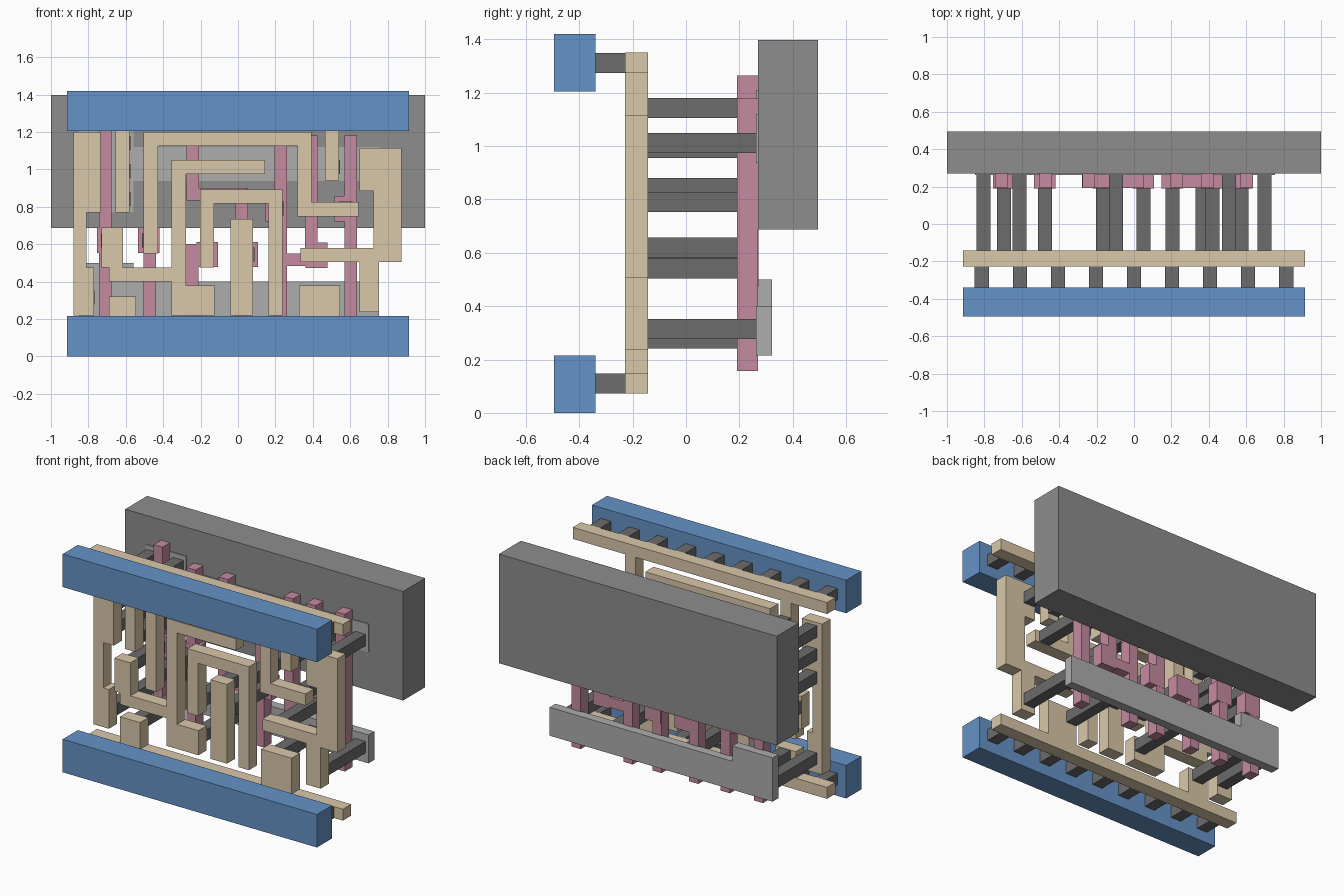
import bpy, bmesh
from mathutils import Vector

if "Cube" in bpy.data.objects:
    bpy.data.objects.remove(bpy.data.objects["Cube"])


def material(name, color):
    m = bpy.data.materials.new(name)
    m.diffuse_color = (*color, 1)
    m.use_nodes = True
    m.node_tree.nodes["Principled BSDF"].inputs["Base Color"].default_value = m.diffuse_color
    return m


BLUE = material("metal_blue", (0.13, 0.29, 0.57))
TAN = material("interconnect_tan", (0.70, 0.58, 0.40))
PINK = material("gate_pink", (0.55, 0.26, 0.35))
DARK = material("contact_grey", (0.15, 0.15, 0.15))
LIGHT = material("diffusion_grey", (0.42, 0.42, 0.42))
WELL = material("well_grey", (0.27, 0.27, 0.27))


def rect(x0, x1, z0, z1):
    return [(x0, z0), (x1, z0), (x1, z1), (x0, z1)]


def square(x, z, s=0.0375):
    return rect(x - s, x + s, z - s, z + s)


def stroke(*path, w=0.076):
    """Outline of a right-angled path with mitred corners."""
    p = [Vector(q) for q in path]
    dirs = [(b - a).normalized() for a, b in zip(p, p[1:])]
    left, right = [], []
    for i, q in enumerate(p):
        pair = {tuple(dirs[max(i - 1, 0)]), tuple(dirs[min(i, len(dirs) - 1)])}
        off = sum((Vector((-d[1], d[0])) for d in pair), Vector((0, 0))) * w / 2
        left.append(q + off)
        right.append(q - off)
    return left + right[::-1]


def layer(y0, y1, mat):
    """Return a builder that extrudes (x, z) outlines between y0 and y1."""
    def build(name, *outlines):
        bm = bmesh.new()
        for outline in outlines:
            face = bm.faces.new([bm.verts.new((x, y0, z)) for x, z in outline])
            ext = bmesh.ops.extrude_face_region(bm, geom=[face])
            verts = [v for v in ext["geom"] if isinstance(v, bmesh.types.BMVert)]
            bmesh.ops.translate(bm, verts=verts, vec=(0, y1 - y0, 0))
        bmesh.ops.recalc_face_normals(bm, faces=bm.faces)
        mesh = bpy.data.meshes.new(name)
        bm.to_mesh(mesh)
        bm.free()
        mesh.materials.append(mat)
        bpy.context.collection.objects.link(bpy.data.objects.new(name, mesh))
    return build


metal = layer(-0.495, -0.34, BLUE)
via = layer(-0.34, -0.225, DARK)
track = layer(-0.228, -0.143, TAN)
gate = layer(0.192, 0.27, PINK)
gate_pad = layer(0.191, 0.271, PINK)
diffusion = layer(0.263, 0.323, LIGHT)
well = layer(0.269, 0.495, WELL)
gate_contact = layer(-0.145, 0.195, DARK)
diffusion_contact = layer(-0.145, 0.266, DARK)

# Front metal bars, each with a row of vias
for side, z, zv in (("lower", 0, 0.11), ("upper", 1.205, 1.312)):
    metal(side + "_metal_bar", rect(-0.915, 0.915, z, z + 0.215))
    via(side + "_vias", *[square((i - 4) * 0.2035, zv) for i in range(9)])

# Interconnect rails with their stubs
track("upper_rail", rect(-.915, .915, 1.275, 1.35),
      rect(-.655, -.58, .77, 1.275), rect(.465, .54, .94, 1.275))
track("lower_rail", rect(-.915, .915, .073, .147),
      rect(-.69, -.545, .147, .32), rect(.325, .545, .147, .38))

# Interconnect tracks
track("left_track", rect(-.88, -.81, .22, 1.2), rect(-.81, -.735, .77, 1.2),
      rect(-.81, -.77, .22, .475))
track("branch_track", stroke((-.317, .22), (-.317, 1.012), (.145, 1.012)),
      rect(-.69, -.355, .4, .475), rect(-.73, -.615, .475, .69),
      rect(-.279, -.125, .22, .38))
track("outer_arch_track", stroke((-.467, .55), (-.467, 1.162), (.355, 1.162),
                                 (.355, .787), (.645, .787)))
track("inner_arch_track", stroke((-.165, .475), (-.165, .855), (.2, .855), (.2, .22)))
track("middle_track", rect(-.04, .08, .22, .735))
track("right_track", rect(.725, .875, .505, 1.115), rect(.65, .725, .885, 1.115),
      rect(.335, .725, .505, .58), rect(.65, .755, .238, .505))

# Gate strips and links
for x, top in ((-.71, 1.265), (-.472, 1.18), (-.245, .6), (.228, 1.18), (.602, 1.18)):
    gate("gate_strip", rect(x - .033, x + .033, .157, top))
gate("gate_crossover", stroke((-.241, 1.18), (-.241, .867), (.02, .867), (.02, .157), w=.067))
gate("gate_link", stroke((.26, .517), (.392, .517), (.392, 1.18), w=.066))

# Gate pads, each with a contact in front
for x, z in ((-.695, .62), (-.477, .62), (-.165, .545), (.05, .545), (.205, .79),
             (.42, .542), (.575, .79)):
    gate_pad("gate_pad", rect(x - .058, x + .058, z - .068, z + .068))
    gate_contact("gate_contact", square(x, z))

# Diffusion strips, wider at the left, and the rear well
diffusion("lower_diffusion", rect(-.56, .755, .215, .4), rect(-.85, -.56, .215, .5))
diffusion("upper_diffusion", rect(-.56, .755, .937, 1.12), rect(-.85, -.56, .77, 1.21))
well("rear_well", rect(-1, 1, .687, 1.397))

# Diffusion contacts: two left columns, then single ones
for x in (-.805, -.613):
    diffusion_contact("left_contacts", *[square(x, .842 + .15 * i) for i in range(3)])
for x in (-.095, .508, .697):
    diffusion_contact("upper_contact", square(x, 1.012))
for x in (-.805, -.613, -.165, .365, .697):
    diffusion_contact("lower_contact", square(x, .278 if x == -.613 else .315))
